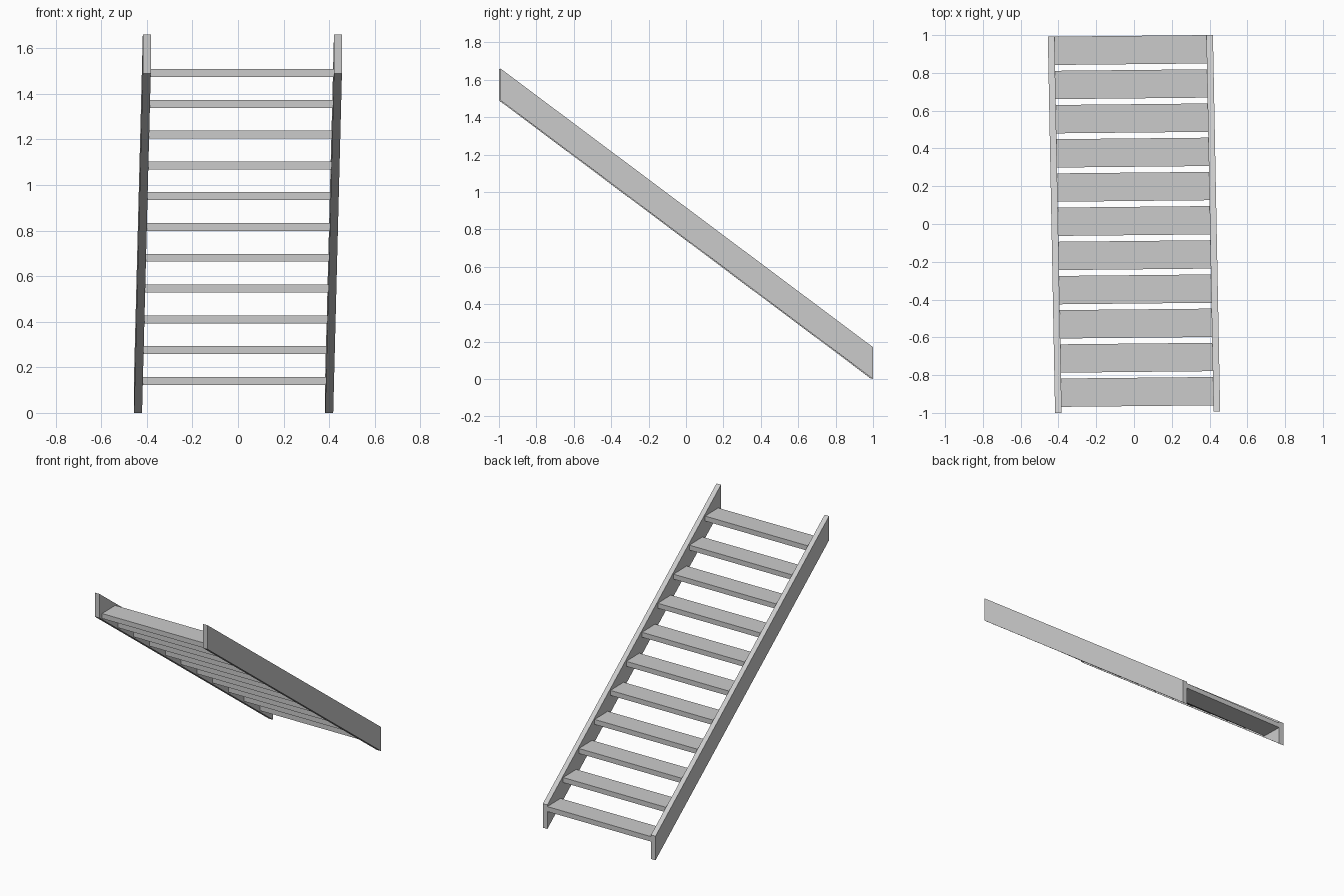
import bpy
import bmesh
from mathutils import Matrix

cube = bpy.data.objects.get("Cube")
if cube:
    bpy.data.objects.remove(cube, do_unlink=True)

# Single plain grey finish
grey = bpy.data.materials.new("grey")
grey.use_nodes = True
colour = (0.6, 0.6, 0.6, 1)
grey.diffuse_color = colour
grey.node_tree.nodes["Principled BSDF"].inputs["Base Color"].default_value = colour

HALF_LENGTH = 0.996
HALF_WIDTH = 0.437
THICK = 0.035
RISE = 1.49
STRINGER_HEIGHT = 0.17
STEPS = 11

# The whole flight is turned slightly in plan
SKEW = Matrix(((1, -0.0192, 0, 0), (0.01, 1, 0, 0), (0, 0, 1, 0), (0, 0, 0, 1)))


def extrude_profile(name, profile, x0, x1):
    """Extrude a (y, z) outline from x0 to x1."""
    bm = bmesh.new()
    face = bm.faces.new([bm.verts.new((x0, y, z)) for y, z in profile])
    result = bmesh.ops.extrude_face_region(bm, geom=[face])
    moved = [v for v in result["geom"] if isinstance(v, bmesh.types.BMVert)]
    bmesh.ops.translate(bm, verts=moved, vec=(x1 - x0, 0, 0))
    bm.transform(SKEW)
    bmesh.ops.recalc_face_normals(bm, faces=bm.faces)
    mesh = bpy.data.meshes.new(name)
    bm.to_mesh(mesh)
    bm.free()
    mesh.materials.append(grey)
    obj = bpy.data.objects.new(name, mesh)
    bpy.context.collection.objects.link(obj)
    return obj


# Sloping side stringers with plumb-cut ends
stringer = [(HALF_LENGTH, 0), (HALF_LENGTH, STRINGER_HEIGHT),
            (-HALF_LENGTH, RISE + STRINGER_HEIGHT), (-HALF_LENGTH, RISE)]
inner = HALF_WIDTH - THICK
extrude_profile("left_stringer", stringer, inner, HALF_WIDTH)
extrude_profile("right_stringer", stringer, -HALF_WIDTH, -inner)

# Open treads climbing towards the front
for i in range(STEPS):
    back = HALF_LENGTH - 0.181 * i
    front = back - 0.15
    base = 0.123 + 0.1351 * i
    top = base + THICK
    extrude_profile(f"tread_{i + 1}",
                    [(back, base), (back, top), (front, top), (front, base)],
                    -inner, inner)
